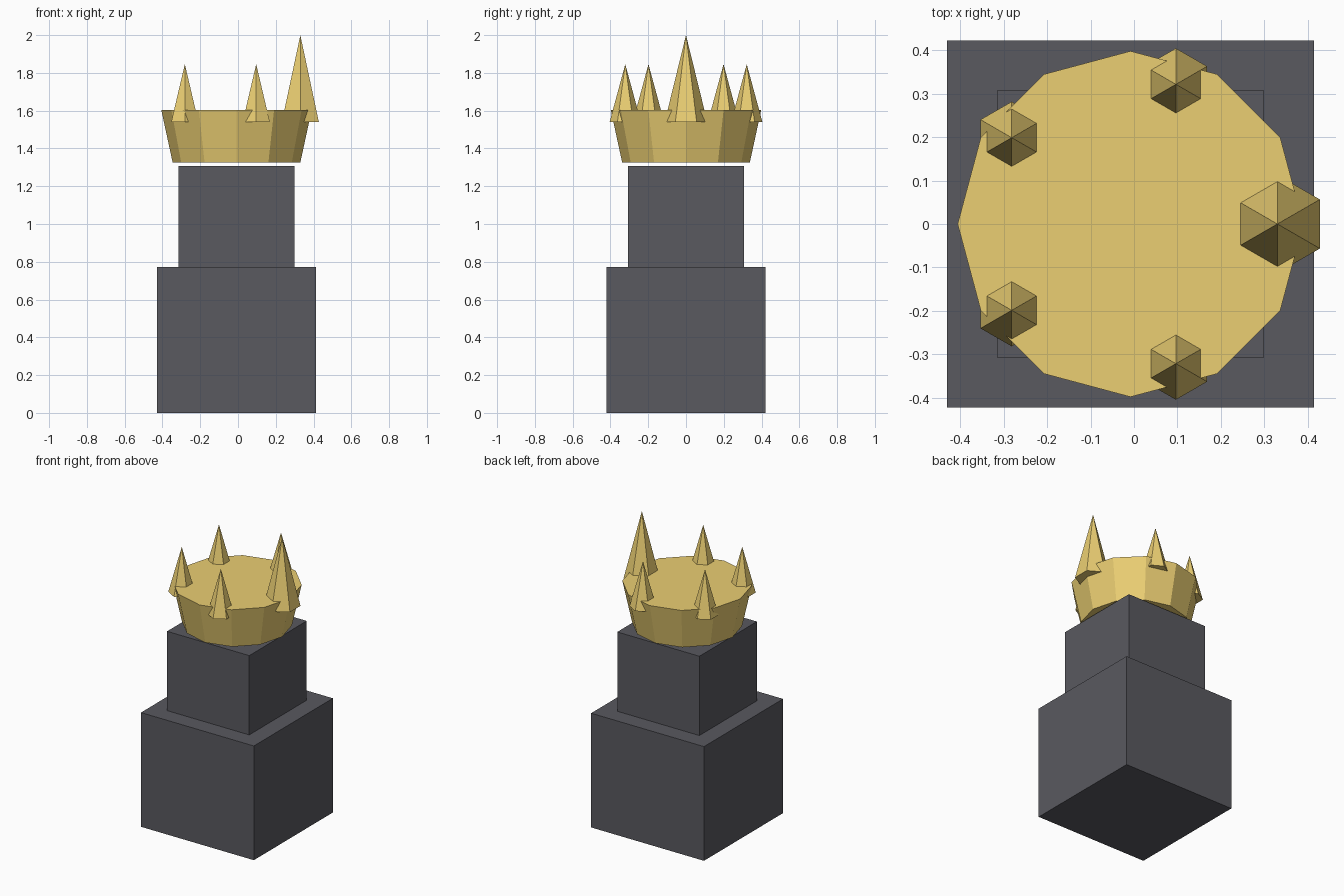
import bpy
import math

if "Cube" in bpy.data.objects:
    bpy.data.objects.remove(bpy.data.objects["Cube"])

CX = -0.008  # common axis of blocks and crown


def material(name, color):
    m = bpy.data.materials.new(name)
    m.diffuse_color = color
    m.use_nodes = True
    m.node_tree.nodes["Principled BSDF"].inputs["Base Color"].default_value = m.diffuse_color
    return m


dark = material("dark_stone", (0.10, 0.10, 0.115, 1))
gold = material("gold", (0.83, 0.62, 0.17, 1))


def finish(name, mat):
    ob = bpy.context.object
    ob.name = name
    ob.data.materials.append(mat)
    return ob


def block(name, width, z0, z1):
    bpy.ops.mesh.primitive_cube_add(size=1, location=(CX, 0, (z0 + z1) / 2))
    ob = finish(name, dark)
    ob.scale = (width, width, z1 - z0)


def cone(name, sides, r0, r1, x, y, z0, z1):
    bpy.ops.mesh.primitive_cone_add(vertices=sides, radius1=r0, radius2=r1,
                                    depth=z1 - z0, location=(x, y, (z0 + z1) / 2))
    finish(name, gold)


# Stacked blocks
block("lower_block", 0.844, 0, 0.772)
block("upper_block", 0.614, 0.772, 1.308)

# Crown band, flaring upward and floating just above the block
cone("crown_band", 12, 0.338, 0.398, CX, 0, 1.326, 1.603)

# Five crown spikes, the first one larger
for i in range(5):
    a = math.tau * i / 5
    radius, tip = (0.113, 2.0) if i == 0 else (0.083, 1.846)
    cone(f"crown_spike_{i + 1}", 6, radius, 0,
         CX + 0.338 * math.cos(a), 0.338 * math.sin(a), 1.54, tip)
